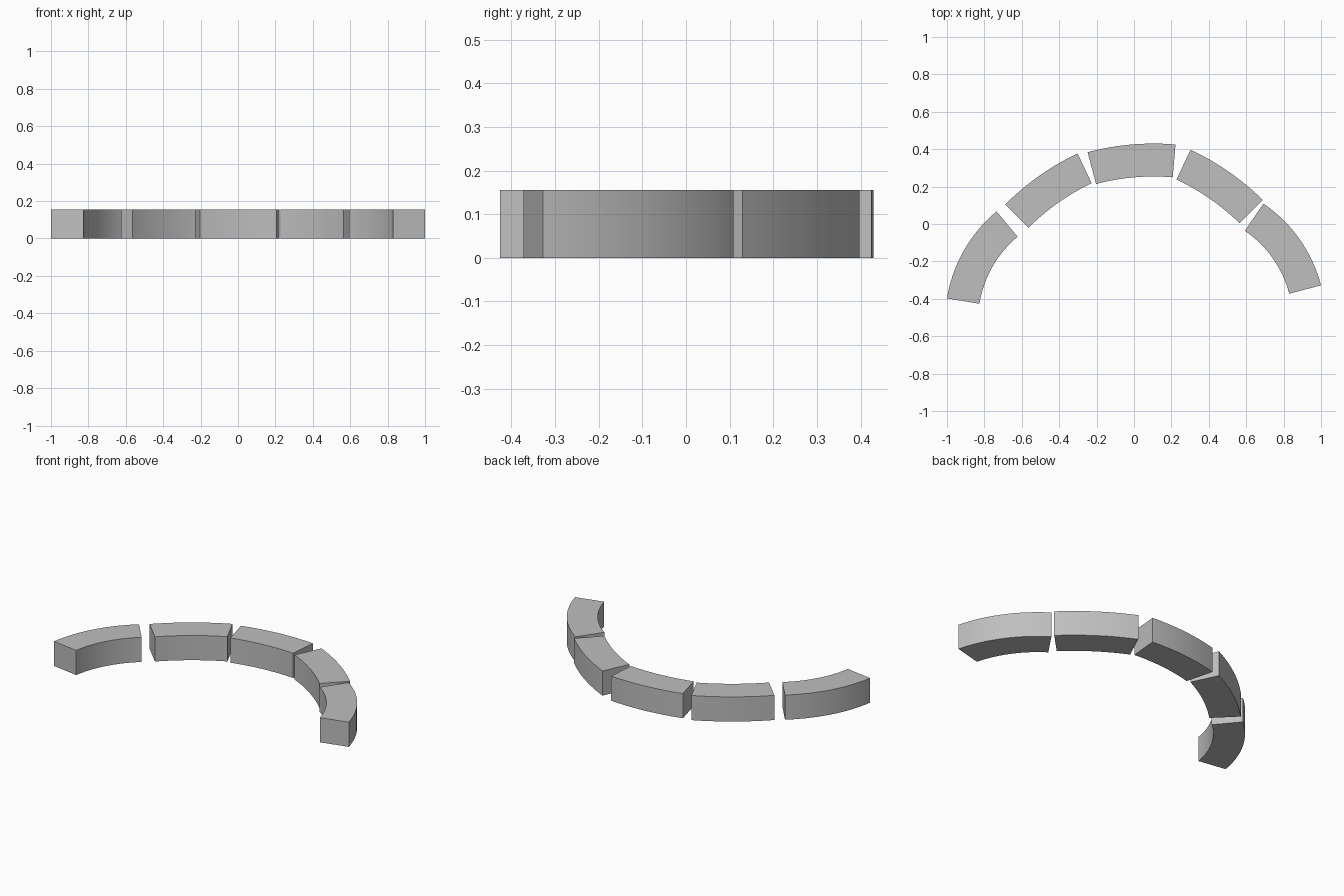
import bpy, bmesh, math
from mathutils import Vector

cube = bpy.data.objects.get("Cube")
if cube:
    bpy.data.objects.remove(cube, do_unlink=True)

HEIGHT = 0.155
THICKNESS = 0.176
STEPS = 24

stone = bpy.data.materials.new("stone_grey")
stone.use_nodes = True
grey = (0.52, 0.52, 0.52, 1)
stone.diffuse_color = grey
stone.node_tree.nodes["Principled BSDF"].inputs["Base Color"].default_value = grey


def curved_block(name, start, end, sweep_degrees):
    """Ring segment whose outer arc runs clockwise from start to end."""
    a, b = Vector(start), Vector(end)
    half = math.radians(sweep_degrees) / 2
    chord = b - a
    radius = chord.length / (2 * math.sin(half))
    normal = Vector((-chord.y, chord.x)).normalized()
    centre = (a + b) / 2 - normal * radius * math.cos(half)
    middle = math.atan2(normal.y, normal.x)

    # Ring section across the block, repeated along the arc
    bm = bmesh.new()
    rings = []
    for i in range(STEPS + 1):
        angle = middle + half * (1 - 2 * i / STEPS)
        ray = Vector((math.cos(angle), math.sin(angle)))
        inner = centre + ray * (radius - THICKNESS)
        outer = centre + ray * radius
        rings.append([bm.verts.new((p.x, p.y, z)) for p, z in
                      ((inner, 0), (outer, 0), (outer, HEIGHT), (inner, HEIGHT))])
    for r, s in zip(rings, rings[1:]):
        for k in range(4):
            n = (k + 1) % 4
            bm.faces.new((r[k], r[n], s[n], s[k]))
    bm.faces.new(rings[0])
    bm.faces.new(rings[-1])
    bmesh.ops.recalc_face_normals(bm, faces=bm.faces)

    mesh = bpy.data.meshes.new(name)
    bm.to_mesh(mesh)
    bm.free()
    mesh.materials.append(stone)
    block = bpy.data.objects.new(name, mesh)
    bpy.context.collection.objects.link(block)
    bpy.ops.object.select_all(action="DESELECT")
    block.select_set(True)
    bpy.context.view_layer.objects.active = block
    bpy.ops.object.shade_smooth_by_angle(angle=math.radians(30))


# Strongly curved end blocks and gentler blocks between them
curved_block("right_end_block", (-1.0, -0.398), (-0.735, 0.067), 41)
curved_block("right_block", (-0.688, 0.105), (-0.302, 0.377), 19.5)
curved_block("middle_block", (-0.248, 0.384), (0.222, 0.425), 19.7)
curved_block("left_block", (0.302, 0.397), (0.688, 0.129), 19.5)
curved_block("left_end_block", (0.692, 0.109), (1.0, -0.328), 41)
